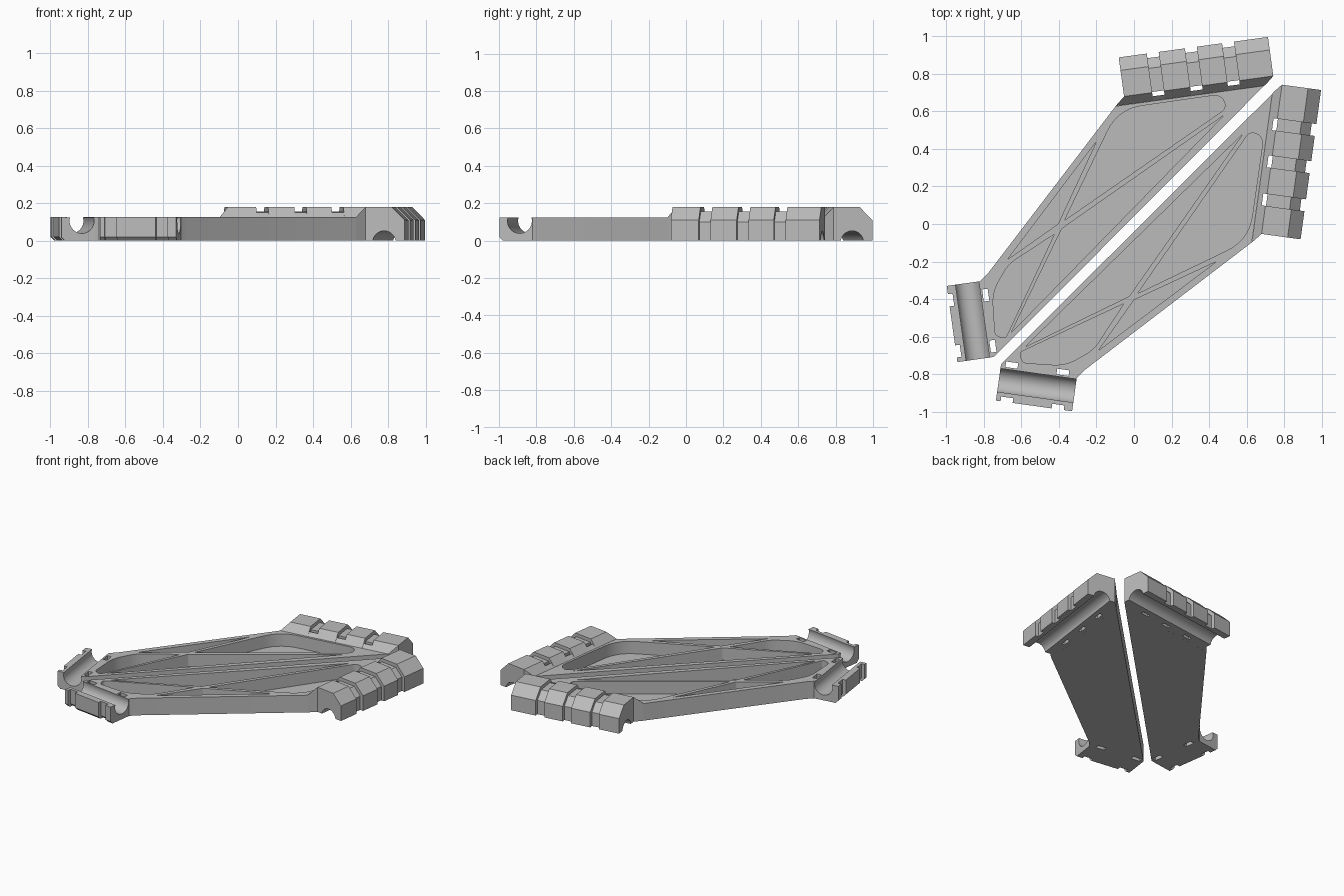
import bpy, bmesh, math
from mathutils import Vector, Matrix

cube = bpy.data.objects.get("Cube")
if cube:
    bpy.data.objects.remove(cube, do_unlink=True)

grey = bpy.data.materials.new("plain grey")
grey.use_nodes = True
grey.diffuse_color = (0.5, 0.5, 0.5, 1)
grey.node_tree.nodes["Principled BSDF"].inputs["Base Color"].default_value = (0.5, 0.5, 0.5, 1)
parts = []


def link(name, mesh):
    ob = bpy.data.objects.new(name, mesh)
    bpy.context.scene.collection.objects.link(ob)
    parts.append(ob)


def finish(name, bm):
    bmesh.ops.recalc_face_normals(bm, faces=bm.faces[:])
    mesh = bpy.data.meshes.new(name)
    bm.to_mesh(mesh)
    bm.free()
    mesh.materials.append(grey)
    link(name, mesh)


def wall(bm, a, b):
    """Side faces between two matching rings of vertices."""
    for i in range(len(a)):
        j = (i + 1) % len(a)
        bm.faces.new((a[i], a[j], b[j], b[i]))


def bar(name, fr, profile, start, end, shear_start=0, shear_end=0):
    """Profile of (outward, height) points swept along a clamp."""
    o, u, v = fr
    bm = bmesh.new()
    rings = []
    for t, shear in ((start, shear_start), (end, shear_end)):
        rings.append([bm.verts.new(o + u * (t + shear * a) + v * a + Vector((0, 0, z))) for a, z in profile])
    for ring in rings:
        bm.faces.new(ring)
    wall(bm, *rings)
    finish(name, bm)


def plate(name, outline, slots, pockets, floor, height):
    """Slab with through slots and blind pockets."""
    bm = bmesh.new()

    def loop(points, z):
        return [bm.verts.new((x, y, z)) for x, y in points]

    def cap(loops):
        edges = [bm.edges.get((r[i - 1], r[i])) or bm.edges.new((r[i - 1], r[i])) for r in loops for i in range(len(r))]
        bmesh.ops.triangle_fill(bm, edges=edges, normal=(0, 0, 1))

    through = [outline] + slots
    bottom = [loop(p, 0) for p in through]
    top = [loop(p, height) for p in through]
    rims = [loop(p, height) for p in pockets]
    floors = [loop(p, floor) for p in pockets]
    cap(bottom)
    cap(top + rims)
    for ring in floors:
        bm.faces.new(ring)
    for a, b in zip(bottom + floors, top + rims):
        wall(bm, a, b)
    finish(name, bm)


def frame(origin, angle, side):
    """Local axes of an end clamp: along its length, and outward from the plate."""
    along = Vector((math.cos(angle), math.sin(angle), 0))
    out = Vector((-along.y, along.x, 0)) * side
    return Vector((*origin, 0)), along, out


def arc(a, z, r, begin, end, n=24):
    angles = [math.radians(begin + (end - begin) * i / n) for i in range(n + 1)]
    return [(a + r * math.cos(t), z + r * math.sin(t)) for t in angles]


def rounded(corners):
    """Outline from (x, y, rounding length) corners."""
    pts = []
    for i, (x, y, r) in enumerate(corners):
        c = Vector((x, y))
        p = c + (Vector(corners[i - 1][:2]) - c).normalized() * r
        q = c + (Vector(corners[(i + 1) % len(corners)][:2]) - c).normalized() * r
        for k in range(9):
            t = k / 8
            pts.append(tuple(p * (1 - t) ** 2 + c * 2 * t * (1 - t) + q * t * t))
    return pts


ridge = frame((-0.053, 0.68), math.radians(7.8), 1)
cradle = frame((-0.82, -0.305), math.radians(-82), -1)


def slot(fr, s0, s1, a0, a1):
    o, u, v = fr
    return [tuple((o + u * s + v * a).xy) for s, a in ((s0, a0), (s1, a0), (s1, a1), (s0, a1))]


# Plate with pockets between crossed ribs
pockets = [
    [(-0.37, 0.02, 0.005), (-0.085, 0.612, 0.13), (0.475, 0.692, 0.06), (0.49, 0.615, 0.03)],
    [(-0.425, -0.055, 0.005), (-0.685, -0.61, 0.02), (-0.74, -0.595, 0.025), (-0.755, -0.365, 0.07), (-0.67, -0.215, 0.05)],
    [(-0.405, 0.0, 0.005), (-0.2, 0.44, 0.01), (-0.675, -0.19, 0.01)],
    [(-0.385, -0.025, 0.005), (0.48, 0.58, 0.01), (-0.655, -0.58, 0.01)],
]
plate("right_plate",
      [(-0.098, 0.628), (0.694, 0.737), (-0.745, -0.707), (-0.763, -0.711), (-0.82, -0.305), (-0.78, -0.265)],
      [slot(cradle, s, s + 0.065, -0.034, -0.004) for s in (0.045, 0.32)],
      [rounded(p) for p in pockets], 0.035, 0.125)

# Ridge clamp: raised bands and lower grooves over an open bore
bore = arc(0.1, -0.01, 0.062, 9.3, 170.7)
band = [(0, 0), (0, 0.18), (0.14, 0.18), (0.21, 0.11), (0.21, 0)] + bore
groove = [(0.003, 0), (0.003, 0.155), (0.13, 0.155), (0.185, 0.1), (0.185, 0)] + bore
ramp = [(-0.045, 0), (-0.045, 0.125), (0, 0.18), (0, 0)]
low_ramp = [(-0.045, 0), (-0.045, 0.125), (-0.02, 0.15), (-0.02, 0)]
stops = [0, 0.151, 0.215, 0.356, 0.42, 0.556, 0.62, 0.803]
for i, (start, end) in enumerate(zip(stops, stops[1:])):
    if i % 2:
        bar("right_ridge_groove", ridge, groove, start, end)
        bar("right_ridge_slot_edge", ridge, low_ramp, start, end)
    else:
        bar("right_ridge_band", ridge, band, start, end)
        bar("right_ridge_ramp", ridge, ramp, start, end,
            1.15 if start == stops[0] else 0, 1.15 if end == stops[-1] else 0)

# Cradle clamp: round trough with an outer lip notched for straps
trough = arc(0.07, 0.105, 0.066, 162.4, 377.6)
stops = [0, 0.045, 0.11, 0.32, 0.385, 0.41]
for i, (start, end) in enumerate(zip(stops, stops[1:])):
    outer = 0.155 if i % 2 else 0.18
    lip = [(outer, 0.125), (outer, 0.02), (outer - 0.02, 0)]
    bar("right_cradle_notch" if i % 2 else "right_cradle_band", cradle,
        [(0, 0), (0, 0.125)] + trough + lip, start, end)

# Opposite half, mirrored across the diagonal
swap = Matrix(((0, 1, 0, 0), (1, 0, 0, 0), (0, 0, 1, 0), (0, 0, 0, 1)))
for ob in parts[:]:
    mesh = ob.data.copy()
    mesh.transform(swap)
    mesh.flip_normals()
    link(ob.name.replace("right", "left"), mesh)

bpy.ops.object.select_all(action="DESELECT")
for ob in parts:
    ob.select_set(True)
bpy.context.view_layer.objects.active = parts[0]
bpy.ops.object.shade_smooth_by_angle(angle=math.radians(25))
